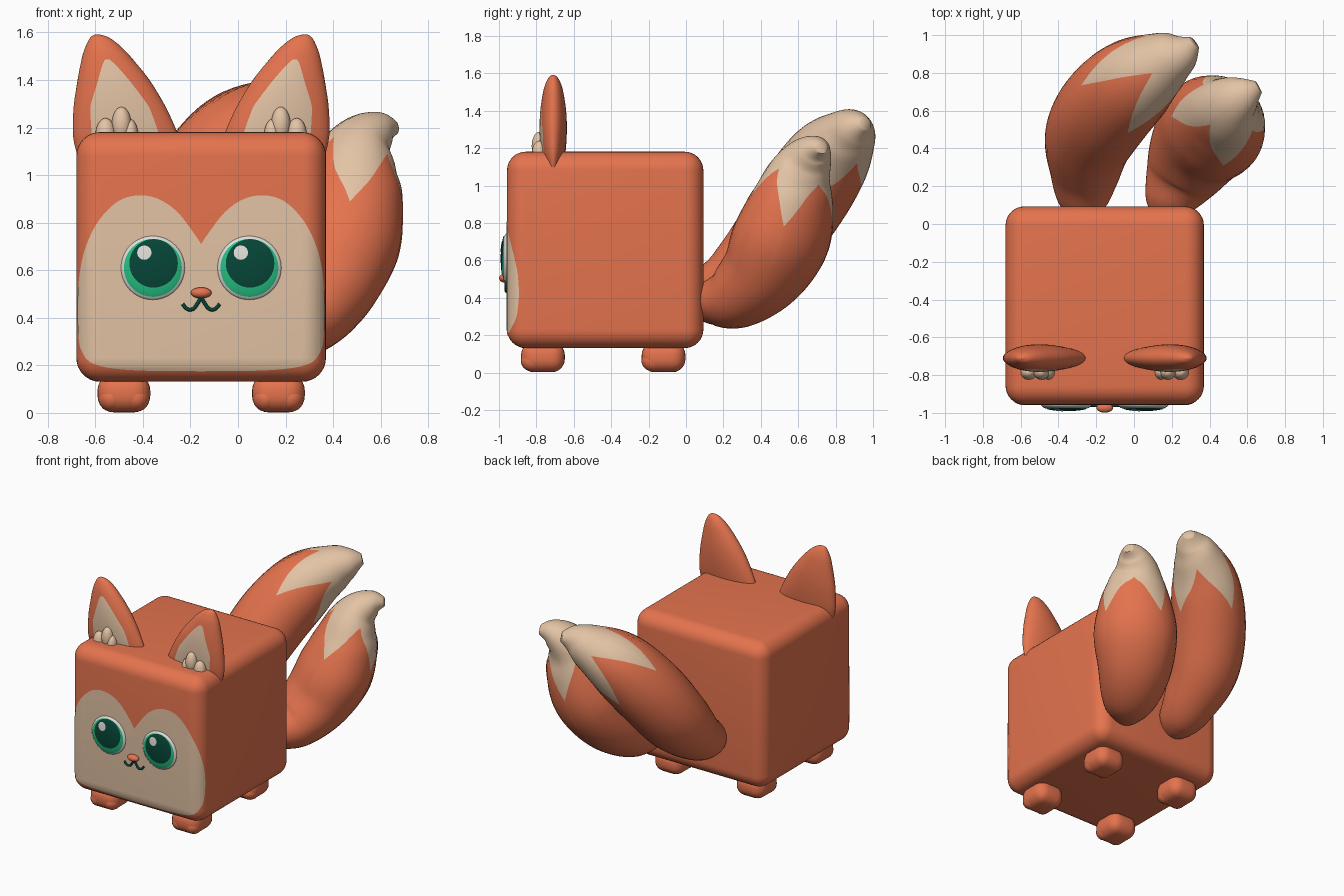
import bpy, bmesh, math
from mathutils import Vector

if "Cube" in bpy.data.objects:
    bpy.data.objects.remove(bpy.data.objects["Cube"])

CX = -0.155  # mirror plane of the body


def material(name, rgb):
    m = bpy.data.materials.new(name)
    m.diffuse_color = (*rgb, 1)
    m.use_nodes = True
    m.node_tree.nodes["Principled BSDF"].inputs["Base Color"].default_value = m.diffuse_color
    return m


ORANGE = material("orange fur", (0.78, 0.172, 0.076))
CREAM = material("cream fur", (0.77, 0.55, 0.375))
WHITE = material("eye white", (0.74, 0.72, 0.68))
GREEN = material("iris green", (0.018, 0.52, 0.22))
DARK = material("dark teal", (0.002, 0.06, 0.038))


def finish(name, bm, mats, angle=50):
    bmesh.ops.recalc_face_normals(bm, faces=bm.faces)
    me = bpy.data.meshes.new(name)
    bm.to_mesh(me)
    bm.free()
    ob = bpy.data.objects.new(name, me)
    bpy.context.collection.objects.link(ob)
    for m in mats:
        me.materials.append(m)
    bpy.ops.object.select_all(action='DESELECT')
    ob.select_set(True)
    bpy.context.view_layer.objects.active = ob
    bpy.ops.object.shade_smooth_by_angle(angle=math.radians(angle))
    return ob


def rounded_box(name, center, size, radius, mat, segs=6):
    bm = bmesh.new()
    bmesh.ops.create_cube(bm, size=1)
    for v in bm.verts:
        v.co = Vector(center) + Vector([a * b for a, b in zip(v.co, size)])
    bmesh.ops.bevel(bm, geom=bm.edges[:], offset=radius, segments=segs,
                    profile=0.5, affect='EDGES')
    return finish(name, bm, [mat])


def ellipsoid(name, center, radii, mat):
    bm = bmesh.new()
    bmesh.ops.create_uvsphere(bm, u_segments=24, v_segments=14, radius=1)
    for v in bm.verts:
        v.co = Vector(center) + Vector([a * b for a, b in zip(v.co, radii)])
    return finish(name, bm, [mat])


def loft(name, rings, mats, rule):
    """Skin closed rings; rule(ring, segment) picks the material."""
    bm = bmesh.new()
    rows = [[bm.verts.new(p) for p in r] for r in rings]
    n = len(rows[0])
    for i in range(len(rows) - 1):
        for j in range(n):
            k = (j + 1) % n
            f = bm.faces.new((rows[i][j], rows[i][k], rows[i + 1][k], rows[i + 1][j]))
            f.material_index = rule(i, j)
    bm.faces.new(rows[0]).material_index = rule(0, 0)
    bm.faces.new(rows[-1]).material_index = rule(len(rows) - 2, n // 2)
    return finish(name, bm, mats, 60)


def spline(pts, s):
    """Catmull-Rom point at s in 0..len-1 through tuples of any size."""
    i = max(0, min(int(s), len(pts) - 2))
    t = s - i
    a, b, c, d = (pts[max(0, min(k, len(pts) - 1))] for k in (i - 1, i, i + 1, i + 2))
    return [0.5 * (2 * q + (r - p) * t + (2 * p - 5 * q + 4 * r - w) * t * t
                   + (3 * q - p - 3 * r + w) * t ** 3) for p, q, r, w in zip(a, b, c, d)]


# Body
BODY_C, BODY_S = (CX, -0.432, 0.656), 1.05
rounded_box("body", BODY_C, (BODY_S,) * 3, 0.1, ORANGE, 8)

# Cream face patch: skin of the body trimmed by a heart-topped outline
half = [(0, .71), (.03, .755), (.1, .845), (.18, .9), (.265, .915), (.35, .89), (.43, .81),
        (.485, .70), (.512, .58), (.52, .45), (.516, .32), (.50, .255), (.45, .205),
        (.3, .18), (0, .175)]
edge = [spline(half, k / 4) for k in range(4 * (len(half) - 1) + 1)]
outline = [(CX + u, z) for u, z in edge] + [(CX - u, z) for u, z in edge[-2:0:-1]]
bm = bmesh.new()
near, far = ([bm.verts.new((x, y, z)) for x, z in outline] for y in (-1.1, -0.885))
bm.faces.new(near)
bm.faces.new(far)
for j in range(len(near)):
    k = (j + 1) % len(near)
    bm.faces.new((near[j], near[k], far[k], far[j]))
cutter = finish("face_cutter", bm, [CREAM])
cutter.hide_render = True
patch = rounded_box("face_patch", BODY_C, (BODY_S + 0.004,) * 3, 0.102, CREAM, 8)
mod = patch.modifiers.new("trim", 'BOOLEAN')
mod.operation, mod.solver, mod.object = 'INTERSECT', 'EXACT', cutter
bpy.context.view_layer.objects.active = patch
bpy.ops.object.modifier_apply(modifier="trim")
bpy.data.objects.remove(cutter)
bm = bmesh.new()
bm.from_mesh(patch.data)
bm.normal_update()
bmesh.ops.delete(bm, geom=[f for f in bm.faces if f.normal.y > -0.15], context='FACES')
bm.to_mesh(patch.data)
bm.free()

# Feet with two toe bumps
for side in (-1, 1):
    for y, label in ((-0.765, "front"), (-0.12, "back")):
        x = CX + side * 0.325
        rounded_box(f"{label}_foot", (x, y, 0.083), (0.222, 0.234, 0.162), 0.07, ORANGE)
        for t in (-1, 1):
            ellipsoid(f"{label}_toe", (x + t * 0.052, y - 0.052, 0.062),
                      (0.056, 0.066, 0.057), ORANGE)

# Ears: rows of (height, outer offset, inner offset, half thickness)
ear_rows = [(1.06, .515, .09, .035), (1.14, .535, .092, .058), (1.2, .54, .109, .068),
            (1.3, .535, .156, .073), (1.4, .52, .217, .069), (1.5, .50, .298, .054),
            (1.55, .482, .348, .039), (1.58, .465, .39, .022), (1.592, .446, .428, .004)]
STEPS, INNER, REST = 48, 12, 28
for side in (-1, 1):
    rings, heights = [], []
    for s in range(STEPS + 1):
        z, a, b, h = spline(ear_rows, s * (len(ear_rows) - 1) / STEPS)
        k = max(0.04, 0.64 * min(1, max(0, (1.49 - z) / 0.2)) ** 0.5)
        lim = math.asin(k)
        angs = [-lim + 2 * lim * j / INNER for j in range(INNER)]
        angs += [lim + (2 * math.pi - 2 * lim) * j / REST for j in range(REST)]
        c, w = (a + b) / 2, (a - b) / 2
        c += 0.02 * (z > 1.6)
        rings.append([(CX + side * (c + w * math.sin(t)), -0.71 - h * math.cos(t), z)
                      for t in angs])
        heights.append(z)
    loft("ear", rings, [ORANGE, CREAM],
         lambda i, j: int(j < INNER and heights[i] < 1.475))
    # Fluffy tufts at the ear base
    for u, top, r in ((.402, 1.24, .043), (.335, 1.287, .041), (.298, 1.235, .034)):
        ellipsoid("ear_tuft", (CX + side * u, -0.785, top - 0.075), (r, 0.04, 0.075), CREAM)


# Tails: path nodes (x, y, z, radius), widened sideways, cream tip with a zigzag border
def tail(name, path, low, high, wide):
    SEG, R1, R2 = 48, 40, 24
    last = len(path) - 1

    def point(s, ang):
        p = spline(path, s)
        e = 0.05
        t = (Vector(spline(path, min(last, s + e))[:3])
             - Vector(spline(path, max(0, s - e))[:3])).normalized()
        u = Vector((1, -1, 0))
        u = (u - t * u.dot(t)).normalized()
        off = max(p[3], 0.004) * (u * math.cos(ang) + t.cross(u) * math.sin(ang))
        h = t.cross(Vector((0, 0, 1))).normalized()
        return Vector(p[:3]) + off + h * off.dot(h) * (wide - 1)

    rings = []
    for i in range(R1 + R2 + 1):
        ring = []
        for j in range(SEG):
            q = (j * 4 / SEG) % 1
            border = low + (high - low) * abs(1 - 2 * q)
            s = border * i / R1 if i <= R1 else border + (last - border) * (i - R1) / R2
            ring.append(point(s, 2 * math.pi * j / SEG))
        rings.append(ring)
    loft(name, rings, [ORANGE, CREAM], lambda i, j: int(i >= R1))


tail("long_tail", [(-.27, .05, .40, .07), (-.27, .13, .44, .13), (-.26, .27, .52, .175),
                   (-.235, .46, .70, .225), (-.14, .62, .93, .24), (.005, .76, 1.14, .22),
                   (.16, .86, 1.26, .155), (.255, .91, 1.31, .10), (.32, .96, 1.33, .035)],
     4.5, 5.95, 1.06)
tail("short_tail", [(.17, .05, .35, .07), (.19, .13, .37, .12), (.26, .27, .41, .178),
                    (.34, .415, .54, .222), (.415, .51, .72, .245), (.46, .565, .90, .215),
                    (.485, .60, 1.04, .17), (.525, .645, 1.135, .127), (.595, .69, 1.19, .082),
                    (.66, .725, 1.20, .03)],
     4.6, 6.4, 1.16)


# Eyes: discs draped over a shallow dome
def eye_disc(name, eye_x, dx, dz, r, lift, mat):
    bm = bmesh.new()
    RINGS, SEG = 10, 40

    def drape(rad, t):
        x, z = dx + rad * math.cos(t), dz + rad * math.sin(t)
        d = max(0, 1 - (x * x + z * z) / 0.135 ** 2)
        return bm.verts.new((eye_x + x, -0.957 - 0.03 * math.sqrt(d) - lift, 0.61 + z))

    mid = drape(0, 0)
    rows = [[drape(r * math.sin(i / RINGS * math.pi / 2), 2 * math.pi * j / SEG)
             for j in range(SEG)] for i in range(1, RINGS + 1)]
    for j in range(SEG):
        k = (j + 1) % SEG
        bm.faces.new((mid, rows[0][j], rows[0][k]))
        for a, b in zip(rows, rows[1:]):
            bm.faces.new((a[j], b[j], b[k], a[k]))
    ob = finish(name, bm, [mat], 80)
    if ob.data.polygons[0].normal.y > 0:
        ob.data.flip_normals()


for side in (-1, 1):
    ex = CX + side * 0.203
    eye_disc("eye_white", ex, 0, 0, 0.135, 0, WHITE)
    eye_disc("iris", ex, 0, 0, 0.122, 0.002, GREEN)
    eye_disc("pupil", ex, 0.003, 0.019, 0.102, 0.004, DARK)
    eye_disc("eye_glint", ex, -0.036, 0.064, 0.03, 0.006, WHITE)

# Nose and mouth
ellipsoid("nose", (CX, -0.973, 0.505), (0.044, 0.026, 0.023), ORANGE)
smile = [(0, .482), (.014, .462), (.03, .440), (.048, .434), (.064, .441), (.078, .458)]
pts = [(CX - u, z) for u, z in smile[:0:-1]] + [(CX + u, z) for u, z in smile]
rings = []
for s in range(61):
    x, z = spline(pts, s / 6)
    x2, z2 = spline(pts, s / 6 + 0.02)
    nrm = Vector((z - z2, 0, x2 - x)).normalized()
    rings.append([Vector((x, -0.962, z)) + 0.0075 * (nrm * math.cos(a) + Vector((0, math.sin(a), 0)))
                  for a in [k * math.pi / 4 for k in range(8)]])
loft("mouth", rings, [DARK], lambda i, j: 0)
